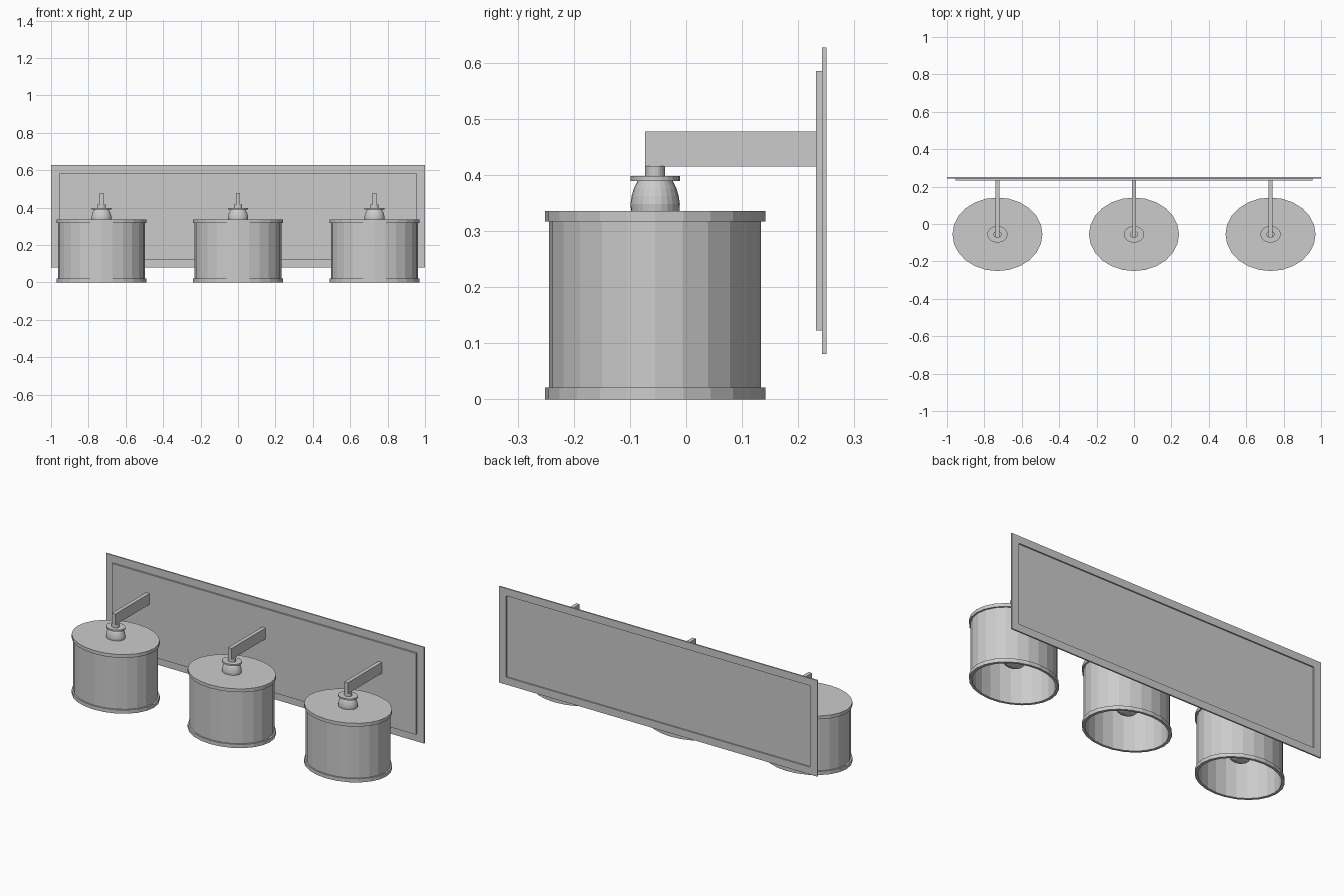
import bpy, bmesh, math

if "Cube" in bpy.data.objects:
    bpy.data.objects.remove(bpy.data.objects["Cube"])

grey = bpy.data.materials.new("satin_grey")
grey.diffuse_color = (0.6, 0.6, 0.6, 1)
grey.use_nodes = True
grey.node_tree.nodes["Principled BSDF"].inputs["Base Color"].default_value = grey.diffuse_color

SX = 1.225          # round parts are slightly wider in x than in y
CY = -0.055         # y centre of the lamps


def finish(name, bm):
    bmesh.ops.recalc_face_normals(bm, faces=bm.faces)
    me = bpy.data.meshes.new(name)
    bm.to_mesh(me)
    bm.free()
    me.materials.append(grey)
    ob = bpy.data.objects.new(name, me)
    bpy.context.collection.objects.link(ob)
    return ob


def add_box(bm, x0, x1, y0, y1, z0, z1):
    vs = bmesh.ops.create_cube(bm, size=1)["verts"]
    for v in vs:
        v.co = ((x0 + x1) / 2 + v.co.x * (x1 - x0),
                (y0 + y1) / 2 + v.co.y * (y1 - y0),
                (z0 + z1) / 2 + v.co.z * (z1 - z0))


def lathe(name, cx, profile, closed=False, n=24):
    """Spin (radius, z) points into an oval solid; closed makes a tube."""
    bm = bmesh.new()
    rings = []
    for r, z in profile:
        rings.append([bm.verts.new((cx + SX * r * math.sin(2 * math.pi * i / n),
                                    CY + r * math.cos(2 * math.pi * i / n), z))
                      for i in range(n)])
    pairs = list(zip(rings, rings[1:]))
    if closed:
        pairs.append((rings[-1], rings[0]))
    else:
        bm.faces.new(rings[0])
        bm.faces.new(rings[-1])
    for a, b in pairs:
        for i in range(n):
            j = (i + 1) % n
            bm.faces.new((a[i], a[j], b[j], b[i]))
    return finish(name, bm)


# Wall plate: rim frame with a panel pushed forward, recessed at the back
bm = bmesh.new()
OX, IX, Y0, Y1 = 1.0, 0.955, 0.242, 0.25
Z0, Z1, P0, P1 = 0.081, 0.627, 0.123, 0.585


def rect(x, y, z0, z1):
    return [bm.verts.new(c) for c in ((-x, y, z0), (x, y, z0), (x, y, z1), (-x, y, z1))]


loops = [rect(IX, 0.232, P0, P1), rect(IX, Y0, P0, P1), rect(OX, Y0, Z0, Z1),
         rect(OX, Y1, Z0, Z1), rect(IX, Y1, P0, P1), rect(IX, 0.2425, P0, P1)]
for a, b in zip(loops, loops[1:]):
    for i in range(4):
        j = (i + 1) % 4
        bm.faces.new((a[i], a[j], b[j], b[i]))
bm.faces.new(loops[0])
bm.faces.new(loops[-1])
finish("wall_plate", bm)

for side, cx in (("left", -0.73), ("middle", 0.0), ("right", 0.73)):
    # Drum shade: open tube, bottom band and closed lid
    lathe("shade_" + side, cx,
          [(0.189, 0.01), (0.189, 0.325), (0.183, 0.325), (0.183, 0.01)], True)
    lathe("bottom_band_" + side, cx,
          [(0.1965, 0), (0.1965, 0.021), (0.183, 0.021), (0.183, 0)], True)
    lathe("shade_lid_" + side, cx, [(0.1965, 0.317), (0.1965, 0.336)])

    # Rounded socket, collar disc and neck
    lathe("socket_" + side, cx,
          [(0.03, 0.30), (0.038, 0.318), (0.043, 0.335), (0.044, 0.348), (0.042, 0.362),
           (0.038, 0.376), (0.031, 0.39)])
    lathe("collar_" + side, cx, [(0.044, 0.389), (0.044, 0.398)])
    lathe("neck_" + side, cx, [(0.018, 0.398), (0.018, 0.416)])

    # Bulb hanging inside the shade
    bulb = [(0.058 * math.sin(a), 0.15 - 0.058 * math.cos(a))
            for a in (math.radians(d) for d in (5, 25, 45, 65, 85, 105, 125))]
    lathe("bulb_" + side, cx, bulb + [(0.034, 0.23), (0.028, 0.302)])

    # Flat arm back to the plate
    bm = bmesh.new()
    add_box(bm, cx - 0.011, cx + 0.011, -0.073, 0.233, 0.415, 0.477)
    finish("arm_" + side, bm)
